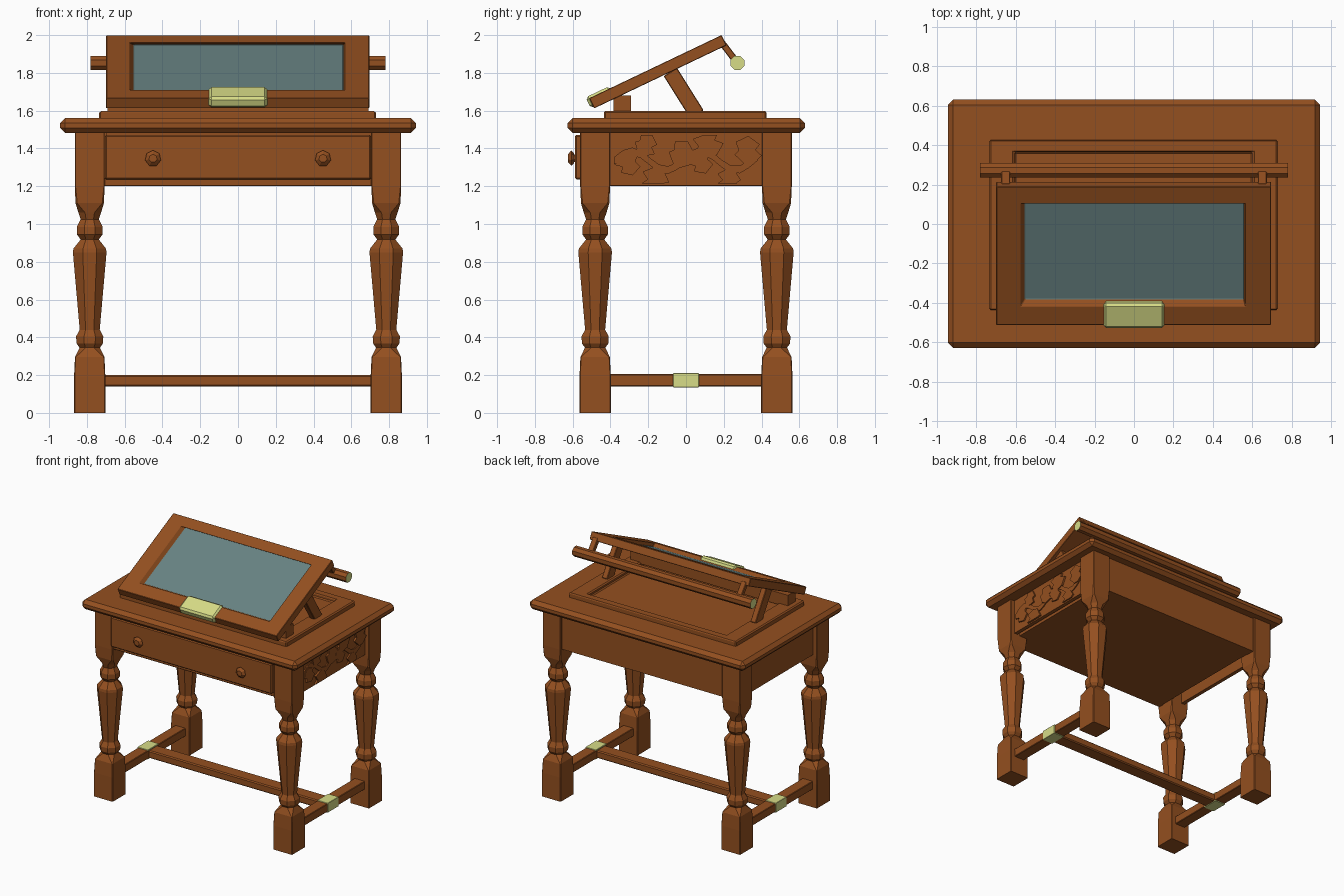
import bpy, bmesh, math, random
from mathutils import Matrix, Vector

if "Cube" in bpy.data.objects:
    bpy.data.objects.remove(bpy.data.objects["Cube"], do_unlink=True)
random.seed(4)


def material(name, rgb):
    m = bpy.data.materials.new(name)
    m.use_nodes = True
    m.diffuse_color = (*rgb, 1)
    m.node_tree.nodes["Principled BSDF"].inputs["Base Color"].default_value = (*rgb, 1)
    return m


wood = material("warm_brown_wood", (0.296, 0.079, 0.014))
glass = material("slate_teal", (0.138, 0.226, 0.226))
brass = material("pale_brass", (0.68, 0.716, 0.242))


def finish(name, bm, mats, bevel=0.0, matrix=None):
    bmesh.ops.recalc_face_normals(bm, faces=bm.faces)
    me = bpy.data.meshes.new(name)
    bm.to_mesh(me)
    bm.free()
    for m in mats:
        me.materials.append(m)
    ob = bpy.data.objects.new(name, me)
    bpy.context.collection.objects.link(ob)
    if matrix:
        ob.matrix_world = matrix
    if bevel:
        mod = ob.modifiers.new("chamfer", "BEVEL")
        mod.width = bevel
        mod.segments = 1
        mod.limit_method = "ANGLE"
    return ob


def box_mesh(x, y, z):
    bm = bmesh.new()
    bmesh.ops.create_cube(bm, size=1)
    for v in bm.verts:
        v.co = [r[0] + (c + 0.5) * (r[1] - r[0]) for c, r in zip(v.co, (x, y, z))]
    return bm


def box(name, x, y, z, mat=wood, bevel=0.008, matrix=None):
    return finish(name, box_mesh(x, y, z), [mat], bevel, matrix)


def tray(name, x, y, z, mouth, base, depth, floor, bevel, matrix=None):
    """Box with a recess in its top, from a mouth rectangle down to a base rectangle."""
    bm = box_mesh(x, y, z)
    bm.faces.ensure_lookup_table()
    top = max(bm.faces, key=lambda f: f.calc_center_median().z)
    mid = top.calc_center_median()

    def fit(face, rect, level):
        for v in face.verts:
            v.co = (rect[0][v.co.x > mid.x], rect[1][v.co.y > mid.y], level)

    bmesh.ops.inset_region(bm, faces=[top], thickness=0.05)
    fit(top, mouth, z[1])
    new = bmesh.ops.extrude_discrete_faces(bm, faces=[top])["faces"][0]
    fit(new, base, z[1] - depth)
    new.material_index = 1
    return finish(name, bm, [wood, floor], bevel, matrix)


def loft(name, rings, at):
    """Stack of eight-sided rings: height, half width, corner ratio."""
    bm = bmesh.new()
    loops = []
    for z, h, c in rings:
        k = h * c
        pts = [(h, -k), (h, k), (k, h), (-k, h), (-h, k), (-h, -k), (-k, -h), (k, -h)]
        loops.append([bm.verts.new((px, py, z)) for px, py in pts])
    for a, b in zip(loops, loops[1:]):
        for i in range(8):
            j = (i + 1) % 8
            bm.faces.new((a[i], a[j], b[j], b[i]))
    bm.faces.new(loops[0])
    bm.faces.new(loops[-1])
    return finish(name, bm, [wood], 0, Matrix.Translation(at))


# Turned legs: square blocks joined by an octagonal baluster
SQ, OC = 0.95, 0.414
leg = [(0, 0.083, SQ), (0.19, 0.083, SQ), (0.295, 0.078, SQ), (0.345, 0.054, OC),
       (0.368, 0.07, OC), (0.405, 0.072, OC), (0.44, 0.053, OC), (0.85, 0.089, OC),
       (0.87, 0.086, OC), (0.918, 0.048, OC), (0.945, 0.068, OC), (0.985, 0.068, OC),
       (1.025, 0.048, OC), (1.06, 0.06, OC), (1.11, 0.075, 0.88), (1.2, 0.079, SQ),
       (1.49, 0.079, SQ)]
LX, LY = 0.785, 0.481
for sx, side in ((1, "left"), (-1, "right")):
    for sy, end in ((-1, "front"), (1, "back")):
        loft(f"{end}_{side}_leg", leg, (sx * LX, sy * LY, 0))
    # Side stretchers with brass sleeves
    x = sx * LX
    box(f"{side}_stretcher", (x - 0.045, x + 0.045), (-0.43, 0.43), (0.14, 0.205), bevel=0.004)
    box(f"{side}_stretcher_sleeve", sorted((x - sx * 0.044, x + sx * 0.049)), (-0.068, 0.068),
        (0.135, 0.21), brass, 0.002)
    # Side aprons
    box(f"{side}_apron", sorted((sx * 0.8, sx * 0.83)), (-0.42, 0.42), (1.205, 1.49), bevel=0)

box("long_stretcher", (-0.75, 0.75), (-0.055, 0.055), (0.14, 0.2))

# Case, drawer and top
box("case_body", (-0.7, 0.78), (-0.53, 0.5), (1.2, 1.49), bevel=0)
box("back_apron", (-0.72, 0.72), (0.48, 0.545), (1.2, 1.49), bevel=0)
box("front_rail", (-0.71, 0.71), (-0.55, -0.5), (1.2, 1.245), bevel=0.005)
box("drawer_front", (-0.705, 0.705), (-0.587, -0.52), (1.235, 1.472), bevel=0.008)
box("table_top", (-0.942, 0.942), (-0.627, 0.63), (1.483, 1.56), bevel=0.026)

# Drawer knobs
for sx, side in ((1, "left"), (-1, "right")):
    bm = bmesh.new()
    for r1, r2, depth, y in ((0.022, 0.022, 0.04, -0.59), (0.028, 0.043, 0.014, -0.6),
                             (0.043, 0.022, 0.018, -0.616)):
        m = Matrix.Translation((sx * 0.45, y, 1.347)) @ Matrix.Rotation(math.pi / 2, 4, "X")
        bmesh.ops.create_cone(bm, cap_ends=True, segments=7, radius1=r1, radius2=r2,
                              depth=depth, matrix=m)
    finish(f"{side}_drawer_knob", bm, [wood])

# Carved foliage on the left apron: broad jagged leaves along a wavy stem
bm = bmesh.new()


def relief(points, depth):
    f = bm.faces.new([bm.verts.new((0.828, y, z)) for y, z in points])
    e = bmesh.ops.extrude_face_region(bm, geom=[f])["geom"]
    bmesh.ops.translate(bm, vec=(depth, 0, 0),
                        verts=[g for g in e if isinstance(g, bmesh.types.BMVert)])


def stem(t):
    return Vector((-0.38 + 0.76 * t, 1.335 + 0.05 * math.sin(t * 13)))


for i in range(16):
    a, b = stem(i / 16), stem((i + 1) / 16)
    w = Vector((0, 0.02))
    relief([a - w, b - w, b + w, a + w], 0.01)
for i in range(8):
    base = stem((i + 0.5) / 8)
    up = 1 if i % 2 else -1
    ang = up * random.uniform(0.9, 2.0)
    d = Vector((math.cos(ang), math.sin(ang)))
    n = Vector((-d.y, d.x))
    size = random.uniform(0.12, 0.16)
    outline = ((0, 0.15), (0.35, 0.5), (0.5, 0.35), (0.8, 0.45), (1, 0),
               (0.7, -0.4), (0.5, -0.25), (0.3, -0.5), (0, -0.15))
    pts = [base + d * size * u + n * size * v for u, v in outline]
    relief([(min(max(p.x, -0.4), 0.4), min(max(p.y, 1.215), 1.47)) for p in pts],
           random.uniform(0.011, 0.018))
finish("carved_foliage", bm, [wood])

# Raised frame on the table top
opening = ((-0.605, 0.6), (-0.36, 0.365))
tray("raised_frame", (-0.735, 0.73), (-0.435, 0.425), (1.55, 1.597),
     opening, opening, 0.03, wood, 0.008)

# Tilted reading board: recess undercut at its upper edge, with a teal panel
tilt = Matrix.Translation((0, -0.149, 1.806)) @ Matrix.Rotation(math.radians(25.5), 4, "X")
tray("reading_board", (-0.698, 0.695), (-0.388, 0.388), (-0.03, 0.03),
     ((-0.575, 0.567), (-0.284, 0.293)), ((-0.552, 0.557), (-0.256, 0.335)),
     0.03, glass, 0.003, tilt)

# Brass clip folded over the lower edge
box("page_clip", (-0.155, 0.155), (-0.404, -0.264), (-0.022, 0.042), brass, 0.014, tilt)

# Supports, rail arms and back rail
box("front_support", (-0.69, 0.69), (-0.385, -0.29), (1.585, 1.68), bevel=0)


def strut(name, x, p, q, width, thick=0.045):
    p, q = Vector((x, *p)), Vector((x, *q))
    d = q - p
    m = Matrix.Translation(p) @ Matrix.Rotation(math.atan2(d.z, d.y), 4, "X")
    box(name, (-thick / 2, thick / 2), (0, d.length), (-width / 2, width / 2),
        bevel=0.004, matrix=m)


for sx, side in ((1, "left"), (-1, "right")):
    x = sx * 0.65
    strut(f"{side}_prop", x, (0.058, 1.58), (-0.083, 1.805), 0.083)
    strut(f"{side}_rail_arm", x, (0.19, 1.96), (0.27, 1.855), 0.035)

bm = bmesh.new()
bmesh.ops.create_cone(bm, cap_ends=True, segments=8, radius1=0.04, radius2=0.04, depth=1.56,
                      matrix=Matrix.Translation((0, 0.272, 1.853))
                      @ Matrix.Rotation(math.pi / 2, 4, "Y")
                      @ Matrix.Rotation(math.pi / 8, 4, "Z"))
bmesh.ops.recalc_face_normals(bm, faces=bm.faces)
for f in bm.faces:
    f.material_index = int(abs(f.normal.x) > 0.5)
finish("back_rail", bm, [wood, brass])
